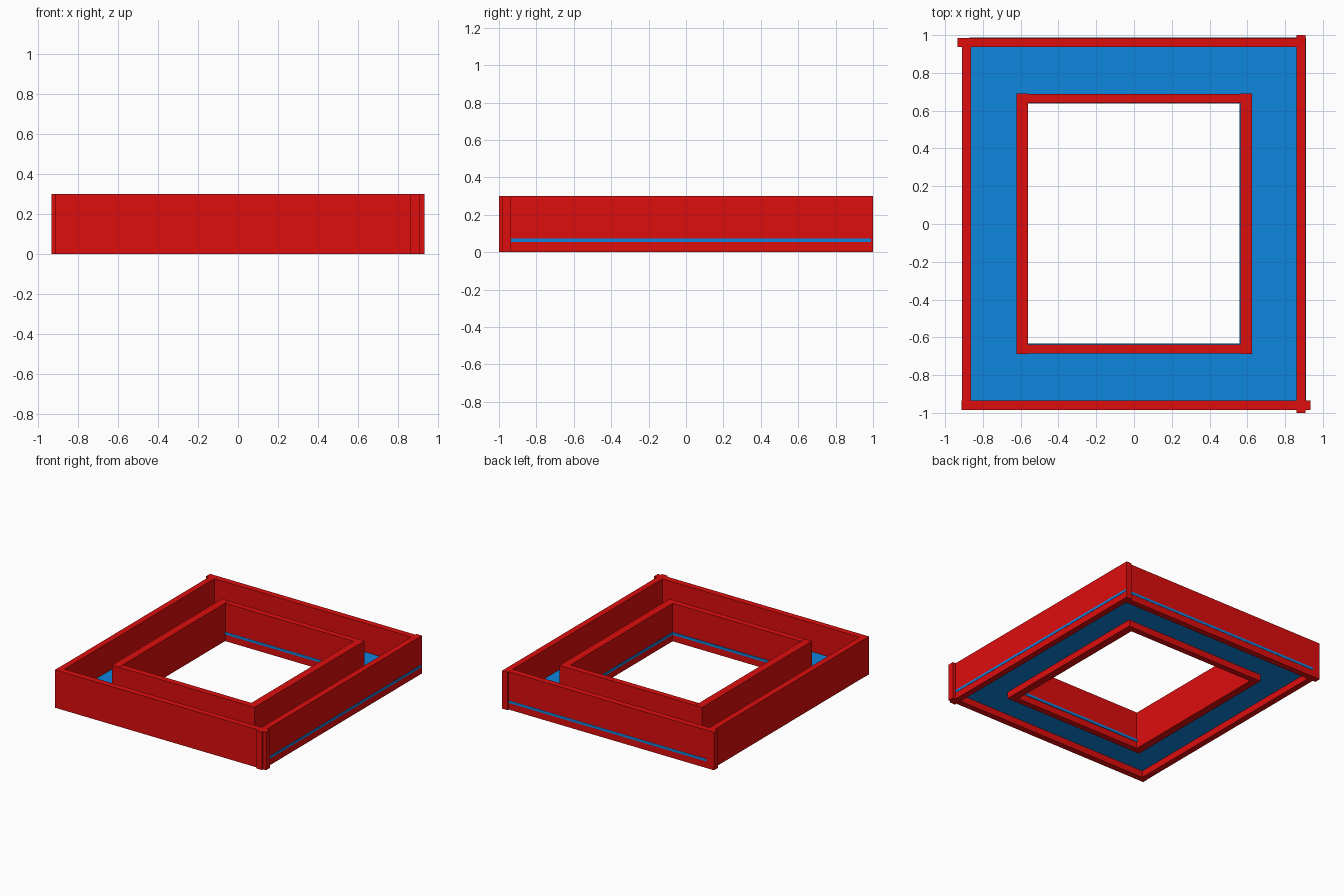
import bpy
import bmesh

if "Cube" in bpy.data.objects:
    bpy.data.objects.remove(bpy.data.objects["Cube"])


def material(name, color):
    m = bpy.data.materials.new(name)
    m.diffuse_color = color
    m.use_nodes = True
    m.node_tree.nodes["Principled BSDF"].inputs["Base Color"].default_value = m.diffuse_color
    return m


RED = material("red", (0.73, 0.004, 0.004, 1))
BLUE = material("blue", (0.004, 0.24, 0.73, 1))


def box(name, xs, ys, zs, mat):
    """Axis-aligned box from its x, y and z ranges."""
    bm = bmesh.new()
    bmesh.ops.create_cube(bm, size=1)
    for v in bm.verts:
        for i, (lo, hi) in enumerate((xs, ys, zs)):
            v.co[i] = lo if v.co[i] < 0 else hi
    mesh = bpy.data.meshes.new(name)
    bm.to_mesh(mesh)
    bm.free()
    mesh.materials.append(mat)
    obj = bpy.data.objects.new(name, mesh)
    bpy.context.collection.objects.link(obj)
    return obj


WALL_Z = (0, 0.3)
FLOOR_Z = (0.053, 0.073)

# Outer and inner walls, slightly overlapping at the corners
walls = {
    "outer_front_wall": ((-0.913, 0.935), (-0.984, -0.935)),
    "outer_back_wall": ((-0.935, 0.90), (0.937, 0.986)),
    "outer_left_wall": ((-0.911, -0.863), (-0.96, 0.96)),
    "outer_right_wall": ((0.861, 0.909), (-1.0, 1.0)),
    "inner_front_wall": ((-0.56, 0.60), (-0.686, -0.637)),
    "inner_back_wall": ((-0.56, 0.60), (0.641, 0.689)),
    "inner_left_wall": ((-0.623, -0.562), (-0.687, 0.69)),
    "inner_right_wall": ((0.563, 0.624), (-0.687, 0.69)),
}
for name, (xs, ys) in walls.items():
    box(name, xs, ys, WALL_Z, RED)

# Floor strips, whose edges show just through some of the walls
floors = {
    "front_floor": ((-0.87, 0.911), (-0.94, -0.632)),
    "back_floor": ((-0.87, 0.911), (0.639, 0.988)),
    "left_floor": ((-0.87, -0.60), (-0.632, 0.639)),
    "right_floor": ((0.559, 0.911), (-0.632, 0.639)),
}
for name, (xs, ys) in floors.items():
    box(name, xs, ys, FLOOR_Z, BLUE)
